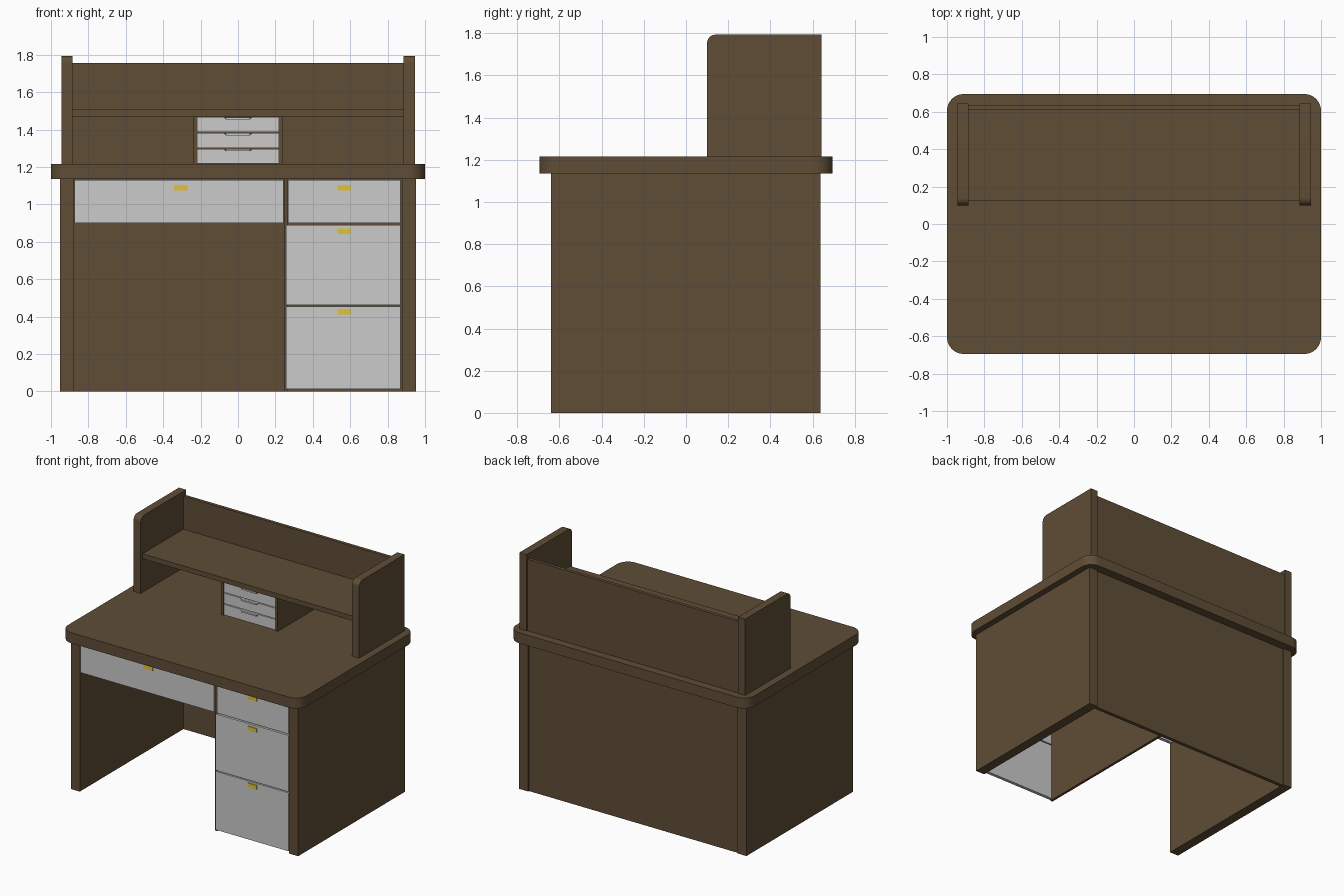
import bpy, bmesh

if "Cube" in bpy.data.objects:
    bpy.data.objects.remove(bpy.data.objects["Cube"])


def material(name, rgb):
    m = bpy.data.materials.new(name)
    m.diffuse_color = (*rgb, 1)
    m.use_nodes = True
    m.node_tree.nodes["Principled BSDF"].inputs["Base Color"].default_value = m.diffuse_color
    return m


WOOD = material("wood", (0.115, 0.075, 0.037))
BRASS = material("brass", (0.75, 0.55, 0.04))


def box(name, x, y, z, mat=None, round_edges=None, radius=0.0, segments=8):
    """Box from (min, max) ranges; round_edges(a, b) picks edges to round."""
    bm = bmesh.new()
    bmesh.ops.create_cube(bm, size=1)
    for v in bm.verts:
        v.co = [r[0] if c < 0 else r[1] for c, r in zip(v.co, (x, y, z))]
    if round_edges:
        edges = [e for e in bm.edges if round_edges(e.verts[0].co, e.verts[1].co)]
        bmesh.ops.bevel(bm, geom=edges, offset=radius, segments=segments,
                        profile=0.5, affect='EDGES')
    mesh = bpy.data.meshes.new(name)
    bm.to_mesh(mesh)
    bm.free()
    ob = bpy.data.objects.new(name, mesh)
    bpy.context.collection.objects.link(ob)
    if mat:
        mesh.materials.append(mat)
    if round_edges:
        bpy.ops.object.select_all(action='DESELECT')
        ob.select_set(True)
        bpy.context.view_layer.objects.active = ob
        bpy.ops.object.shade_smooth_by_angle()
    return ob


TOP_LOW, TOP_HIGH = 1.135, 1.215

# Desk top with rounded vertical corners
box("desk_top", (-1, 1), (-0.695, 0.695), (TOP_LOW, TOP_HIGH), WOOD,
    lambda a, b: abs(a.z - b.z) > 0.01, 0.09)

# Side panels of the desk and of the hutch, mirrored left and right
for side, s in (("left", -1), ("right", 1)):
    box(f"desk_side_{side}", sorted((s * 0.877, s * 0.952)), (-0.64, 0.637),
        (0, TOP_LOW), WOOD)
    box(f"hutch_side_{side}", sorted((s * 0.885, s * 0.945)), (0.10, 0.643),
        (TOP_HIGH, 1.793), WOOD,
        lambda a, b: a.y < 0.2 and b.y < 0.2 and a.z > 1.7 and b.z > 1.7, 0.04)
    box(f"hutch_cabinet_side_{side}", sorted((s * 0.217, s * 0.238)),
        (0.135, 0.61), (TOP_HIGH, 1.47), WOOD)

# Back panels, hutch shelf and pedestal wall
box("desk_back", (-0.877, 0.877), (0.60, 0.628), (0, TOP_LOW), WOOD)
box("hutch_back", (-0.885, 0.885), (0.61, 0.635), (TOP_HIGH, 1.757), WOOD)
box("hutch_shelf", (-0.885, 0.885), (0.122, 0.61), (1.47, 1.507), WOOD)
box("pedestal_wall", (0.245, 0.265), (-0.625, 0.60), (0, TOP_LOW), WOOD)

# Main drawer fronts: x range, z range, handle centre (x, z)
drawers = {
    "knee_drawer": ((-0.875, 0.243), (0.90, 1.132), (-0.305, 1.09)),
    "upper_drawer": ((0.268, 0.868), (0.90, 1.132), (0.567, 1.09)),
    "middle_drawer": ((0.257, 0.868), (0.463, 0.89), (0.567, 0.857)),
    "lower_drawer": ((0.257, 0.868), (0.013, 0.455), (0.567, 0.427)),
}
for name, (x, z, (hx, hz)) in drawers.items():
    box(name, x, (-0.635, -0.61), z)
    box(name + "_handle", (hx - 0.036, hx + 0.036), (-0.641, -0.634),
        (hz - 0.015, hz + 0.015), BRASS)

# Three small drawers under the hutch shelf, each with a tapered lip handle
for i in range(3):
    z = TOP_HIGH + i * 0.085
    box(f"small_drawer_{i + 1}", (-0.217, 0.217), (0.14, 0.60),
        (z + 0.003, z + 0.082))
    lip = box(f"small_handle_{i + 1}", (-0.075, 0.075), (0.125, 0.14),
              (z + 0.07, z + 0.081))
    for v in lip.data.vertices:
        if v.co.z < z + 0.075 or v.co.y < 0.13:
            v.co.x *= 0.85
